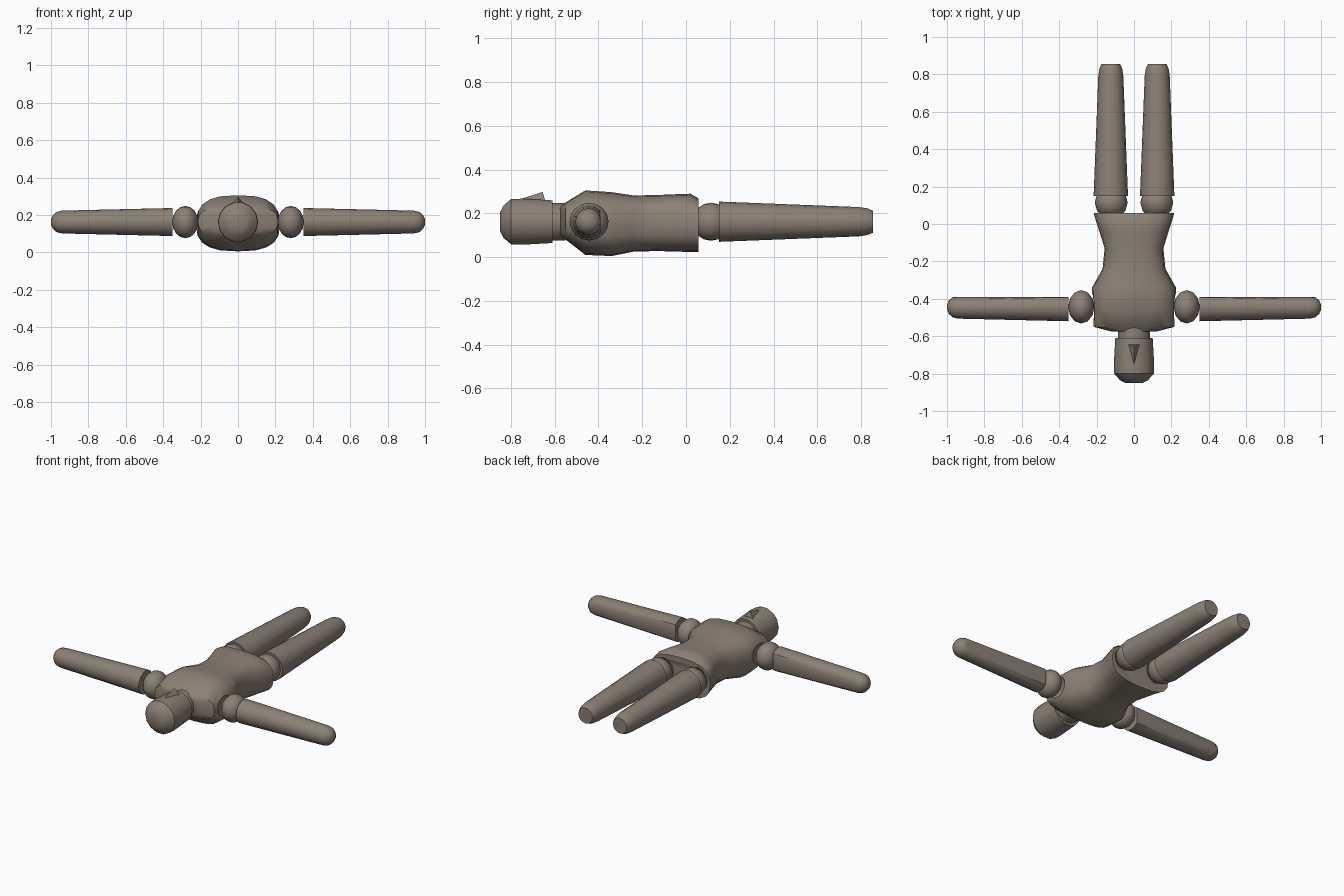
import bpy, bmesh, math

cube = bpy.data.objects.get("Cube")
if cube:
    bpy.data.objects.remove(cube, do_unlink=True)

CZ = 0.162  # height of the body axis

clay = bpy.data.materials.new("warm grey clay")
clay.use_nodes = True
COLOR = (0.26, 0.22, 0.18, 1)
clay.diffuse_color = COLOR
clay.node_tree.nodes["Principled BSDF"].inputs["Base Color"].default_value = COLOR


def finish(name, bm, angle=35):
    bmesh.ops.recalc_face_normals(bm, faces=bm.faces)
    mesh = bpy.data.meshes.new(name)
    bm.to_mesh(mesh)
    bm.free()
    mesh.materials.append(clay)
    obj = bpy.data.objects.new(name, mesh)
    bpy.context.collection.objects.link(obj)
    smooth(obj, angle)
    return obj


def smooth(obj, angle):
    bpy.ops.object.select_all(action='DESELECT')
    obj.select_set(True)
    bpy.context.view_layer.objects.active = obj
    bpy.ops.object.shade_smooth_by_angle(angle=math.radians(angle))


def loft(name, sections, place, sides=16, power=2.0, angle=35):
    """Skin rings given as (distance along axis, half width, bottom, top)."""
    bm = bmesh.new()
    rings = []
    for t, w, low, high in sections:
        ring = []
        for i in range(sides):
            a = math.tau * i / sides
            c, s = math.cos(a), math.sin(a)
            u = math.copysign(abs(c) ** (2 / power), c) * w
            v = math.copysign(abs(s) ** (2 / power), s)
            z = (low + high) / 2 + v * (high - low) / 2
            ring.append(bm.verts.new(place(t, u, z)))
        rings.append(ring)
    for a, b in zip(rings, rings[1:]):
        for i in range(sides):
            j = (i + 1) % sides
            bm.faces.new((a[i], a[j], b[j], b[i]))
    bm.faces.new(rings[0])
    bm.faces.new(rings[-1])
    return finish(name, bm, angle)


def round_sections(profile):
    return [(t, r, CZ - r, CZ + r) for t, r in profile]


def ball(name, center, size, segments=12):
    bm = bmesh.new()
    bmesh.ops.create_uvsphere(bm, u_segments=segments, v_segments=8, radius=1)
    bmesh.ops.scale(bm, vec=size, verts=bm.verts)
    bmesh.ops.translate(bm, vec=center, verts=bm.verts)
    return finish(name, bm, 40)


def along_y(t, u, z):
    return (u, t, z)


# Torso: shoulders, waist and flared hips
torso = loft("torso", [
    (-0.575, 0.12, 0.10, 0.23),
    (-0.55, 0.215, 0.08, 0.25),
    (-0.46, 0.222, 0.01, 0.305),
    (-0.34, 0.225, 0.005, 0.297),
    (-0.24, 0.168, 0.025, 0.282),
    (-0.13, 0.157, 0.028, 0.284),
    (-0.04, 0.185, 0.025, 0.288),
    (0.02, 0.205, 0.024, 0.29),
    (0.058, 0.215, 0.024, 0.268),
], along_y, sides=20, power=2.7)

# Hollow sockets for the shoulder and hip balls
for s in (-1, 1):
    for center, size in (((s * 0.29, -0.445, CZ), (0.1, 0.105, 0.105)),
                         ((s * 0.122, 0.125, CZ), (0.1, 0.1, 0.1))):
        cutter = ball("socket_cutter", center, size, 16)
        cutter.hide_render = True
        mod = torso.modifiers.new("socket", 'BOOLEAN')
        mod.operation = 'DIFFERENCE'
        mod.solver = 'EXACT'
        mod.object = cutter
        bpy.context.view_layer.objects.active = torso
        bpy.ops.object.modifier_apply(modifier=mod.name)
        bpy.data.objects.remove(cutter, do_unlink=True)
smooth(torso, 35)

# Head and neck
loft("neck", round_sections([(-0.63, 0.085), (-0.55, 0.085)]), along_y)
loft("head", round_sections([(-0.85, 0.045), (-0.835, 0.075), (-0.80, 0.106),
                             (-0.75, 0.108), (-0.61, 0.1)]), along_y, sides=14)

# Nose: a thin wedge on the face
bm = bmesh.new()
tip, left, right, ridge = [bm.verts.new(p) for p in (
    (0, -0.79, 0.255), (0.04, -0.64, 0.245), (-0.04, -0.64, 0.245), (0, -0.655, 0.298))]
for face in ((tip, left, ridge), (tip, ridge, right), (left, right, ridge), (tip, right, left)):
    bm.faces.new(face)
finish("nose", bm, 20)

# Arms and legs with their ball joints
arm = round_sections([(0.35, 0.075), (0.94, 0.061), (0.97, 0.054),
                      (0.99, 0.036), (1.0, 0.015)])
leg = round_sections([(0.15, 0.092), (0.79, 0.067), (0.83, 0.061), (0.855, 0.05)])
for side, s in (("left", 1), ("right", -1)):
    ball(side + "_shoulder", (s * 0.282, -0.443, CZ), (0.07, 0.089, 0.086))
    # The arm is flattened along the side towards the hips
    loft(side + "_arm", arm,
         lambda t, u, z: (s * t, min(-0.445 + u, -0.39), z))
    ball(side + "_hip", (s * 0.122, 0.115, CZ), (0.088, 0.088, 0.087))
    loft(side + "_leg", leg, lambda t, u, z: (s * 0.124 + u, t, z))
